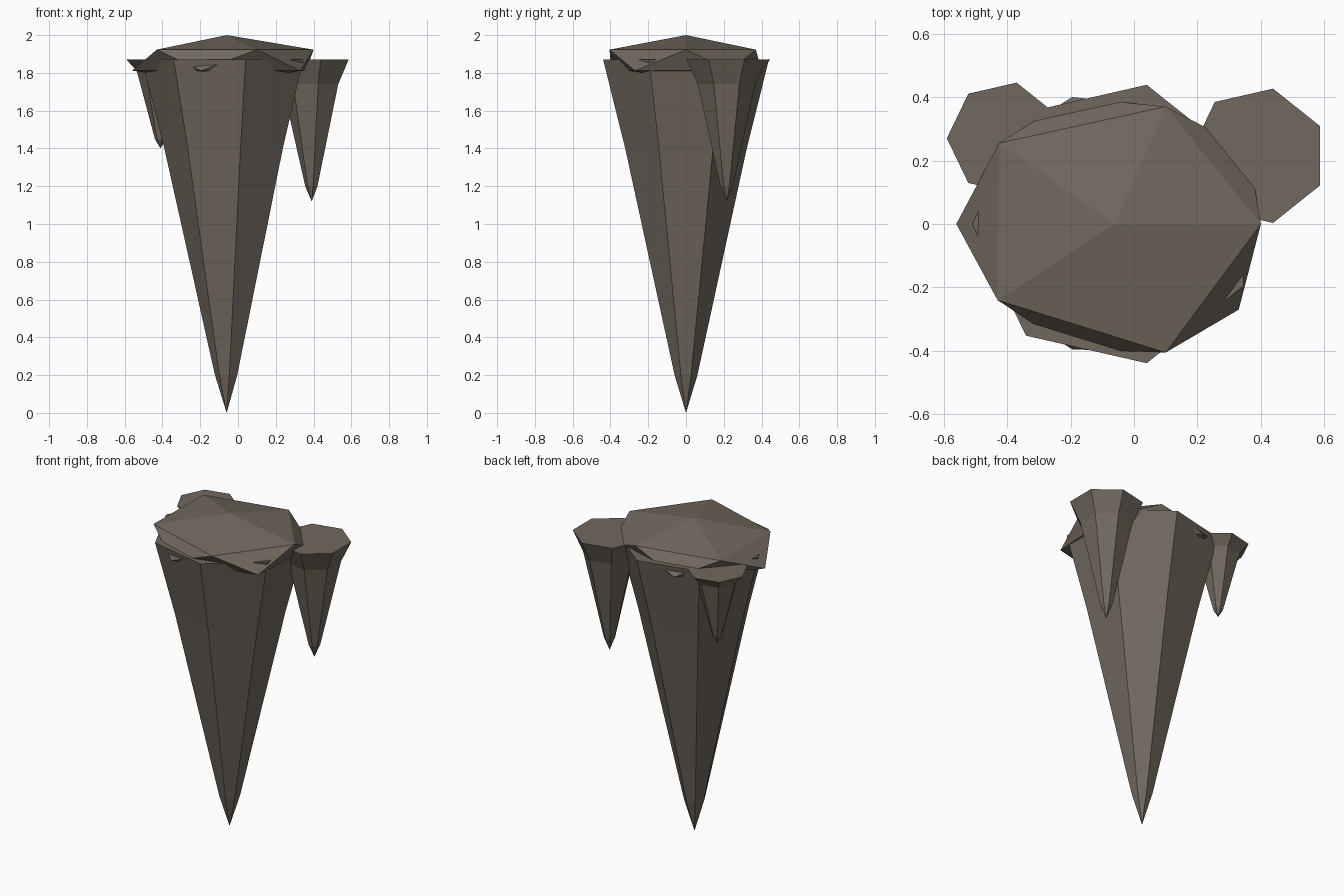
import bpy
import bmesh
from math import cos, sin, pi
from mathutils import Vector

cube = bpy.data.objects.get("Cube")
if cube:
    bpy.data.objects.remove(cube, do_unlink=True)

SIDES = 7
TOP = 1.87

# Single stone colour
stone = bpy.data.materials.new("brown grey stone")
stone.use_nodes = True
colour = (0.165, 0.14, 0.114, 1)
stone.diffuse_color = colour
bsdf = stone.node_tree.nodes["Principled BSDF"]
bsdf.inputs["Base Color"].default_value = colour
bsdf.inputs["Roughness"].default_value = 0.9


def finish(name, bm):
    bmesh.ops.recalc_face_normals(bm, faces=bm.faces)
    mesh = bpy.data.meshes.new(name)
    bm.to_mesh(mesh)
    bm.free()
    mesh.materials.append(stone)
    obj = bpy.data.objects.new(name, mesh)
    bpy.context.collection.objects.link(obj)


def bridge(bm, upper, lower):
    n = len(upper)
    for i in range(n):
        j = (i + 1) % n
        bm.faces.new((upper[i], upper[j], lower[j], lower[i]))


def fan(bm, ring, point):
    for i in range(len(ring)):
        bm.faces.new((ring[i], ring[(i + 1) % len(ring)], point))


def spike(name, x, y, profile, tip_z):
    """Hanging seven-sided spike; profile lists (radius, height) downwards."""
    bm = bmesh.new()
    rings = []
    for radius, z in profile:
        angles = [pi + 2 * pi * i / SIDES for i in range(SIDES)]
        rings.append([bm.verts.new((x + radius * cos(a), y + radius * sin(a), z))
                      for a in angles])
    bm.faces.new(rings[0])
    for upper, lower in zip(rings, rings[1:]):
        bridge(bm, upper, lower)
    fan(bm, rings[-1], bm.verts.new((x, y, tip_z)))
    finish(name, bm)


spike("main_spike", -0.06, 0, [(0.45, TOP), (0.33, 1.4), (0.062, 0.2)], 0)
spike("left_spike", 0.39, 0.215, [(0.217, TOP), (0.156, 1.74), (0.034, 1.2)], 1.12)
spike("right_spike", -0.41, 0.27, [(0.18, TOP), (0.126, 1.81), (0.03, 1.45)], 1.4)

# Rock cap: an uneven, flattened twenty-sided boulder
upper_points = [(0.4, 0), (0.1, 0.37), (-0.425, 0.255), (-0.43, -0.24), (0.1, -0.405)]
lower_points = [(0.36, 0.235), (-0.195, 0.4), (-0.56, 0), (-0.195, -0.395), (0.33, -0.27)]
bm = bmesh.new()
upper = [bm.verts.new((x, y, 1.923)) for x, y in upper_points]
lower = [bm.verts.new((x, y, 1.812)) for x, y in lower_points]
fan(bm, upper, bm.verts.new((-0.06, 0, 2)))
fan(bm, lower, bm.verts.new((-0.06, 0, 1.735)))
for i in range(5):
    j = (i + 1) % 5
    bm.faces.new((upper[i], upper[j], lower[i]))
    bm.faces.new((lower[i], upper[j], lower[j]))
finish("rock_cap", bm)
